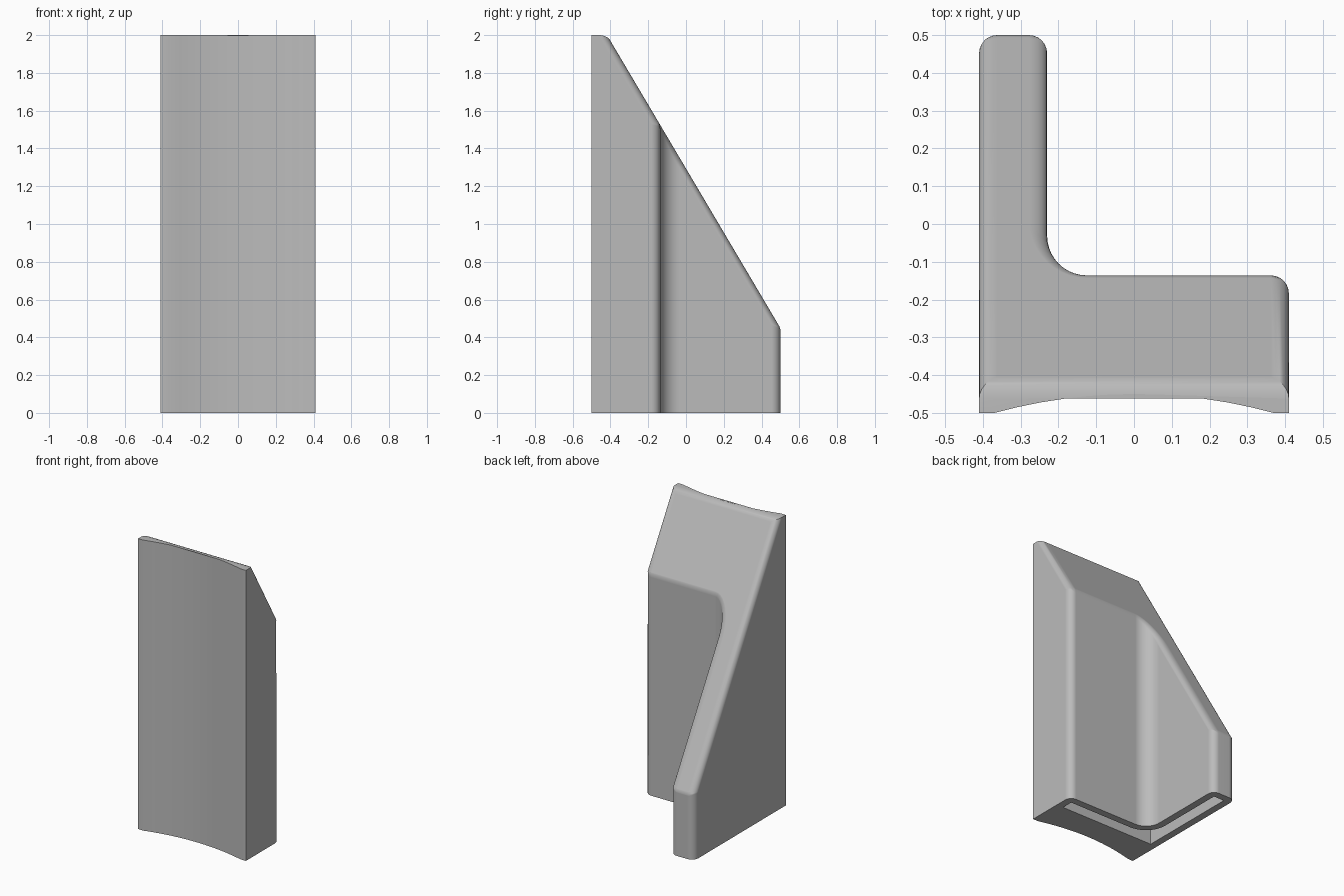
import bpy, bmesh, math
from mathutils import Vector

if "Cube" in bpy.data.objects:
    bpy.data.objects.remove(bpy.data.objects["Cube"], do_unlink=True)

W, D, H = 0.41, 0.5, 2.0        # half width, half depth, height
ARM_X, BACK_Y = -0.23, -0.136   # inner faces of the arm and of the front slab
RADIUS = 0.048                  # edge rounding
WALL = 0.05                     # rim around the underside slot

grey = bpy.data.materials.new("plain_grey")
grey.use_nodes = True
grey.diffuse_color = (0.5, 0.5, 0.5, 1)
grey.node_tree.nodes["Principled BSDF"].inputs["Base Color"].default_value = (0.5, 0.5, 0.5, 1)


def inner_corner(x, y, r, steps=10):
    """Concave quarter arc running from the slab face to the arm face."""
    return [(x + r - r * math.sin(a), y + r - r * math.cos(a))
            for a in (math.pi / 2 * i / steps for i in range(steps + 1))]


def extrude(bm, outline, z0, z1):
    face = bm.faces.new([bm.verts.new((x, y, z0)) for x, y in outline])
    top = bmesh.ops.extrude_face_region(bm, geom=[face])["geom"]
    bmesh.ops.translate(bm, vec=(0, 0, z1 - z0),
                        verts=[v for v in top if isinstance(v, bmesh.types.BMVert)])
    bmesh.ops.recalc_face_normals(bm, faces=bm.faces)


def make_object(bm, name):
    mesh = bpy.data.meshes.new(name)
    bm.to_mesh(mesh)
    bm.free()
    mesh.materials.append(grey)
    obj = bpy.data.objects.new(name, mesh)
    bpy.context.collection.objects.link(obj)
    return obj


# L-shaped footprint with a shallow hollow along the front
hollow = [0.37 * i / 6 for i in range(-6, 7)]
outline = [(-W, -D)] + [(x, -0.45 - 0.05 * (x / 0.37) ** 2) for x in hollow]
outline += [(W, -D), (W, BACK_Y)] + inner_corner(ARM_X, BACK_Y, 0.105)
outline += [(ARM_X, D), (-W, D)]
bm = bmesh.new()
extrude(bm, outline, 0, H)

# Sloping cut down towards the back
cut = bmesh.ops.bisect_plane(bm, geom=bm.verts[:] + bm.edges[:] + bm.faces[:],
                             plane_co=(0, -0.418, H), plane_no=Vector((0, 1.69, 1)).normalized(),
                             clear_outer=True)["geom_cut"]
bmesh.ops.contextual_create(bm, geom=[e for e in cut if isinstance(e, bmesh.types.BMEdge)])
bmesh.ops.recalc_face_normals(bm, faces=bm.faces)

# Constant-radius rounding on the slope rim and the upright back corners
weight = bm.edges.layers.float.new("bevel_weight_edge")
for e in bm.edges:
    a, b = (v.co for v in e.verts)
    angle = e.calc_face_angle(0)
    on_slope = any(0.2 < f.normal.z < 0.9 for f in e.link_faces)
    upright = (a - b).xy.length < 0.001 and angle > 1 and a.y > -0.4
    if on_slope or upright:
        e[weight] = min(1, math.tan(angle / 2))
body = make_object(bm, "support_body")
bevel = body.modifiers.new("rounding", "BEVEL")
bevel.limit_method = "WEIGHT"
bevel.width = RADIUS
bevel.segments = 6
bevel.use_clamp_overlap = False

# L-shaped slot in the underside
bm = bmesh.new()
x0, y0, x1, y1 = -W + WALL, BACK_Y - WALL - 0.08, W - WALL, D - WALL
slot = [(x0, y0), (x1, y0), (x1, BACK_Y - WALL)]
slot += inner_corner(ARM_X - WALL, BACK_Y - WALL, 0.105 + WALL)
slot += [(ARM_X - WALL, y1), (x0, y1)]
extrude(bm, slot, -0.1, 0.25)
cutter = make_object(bm, "slot_cutter")
cutter.hide_render = True
boolean = body.modifiers.new("slot", "BOOLEAN")
boolean.operation = "DIFFERENCE"
boolean.solver = "EXACT"
boolean.object = cutter

# Apply, drop the cutter and shade
bpy.ops.object.select_all(action="DESELECT")
bpy.context.view_layer.objects.active = body
body.select_set(True)
for name in ("rounding", "slot"):
    bpy.ops.object.modifier_apply(modifier=name)
bpy.data.objects.remove(cutter, do_unlink=True)
bpy.ops.object.shade_smooth_by_angle(angle=math.radians(30))
normals = body.modifiers.new("flat_normals", "WEIGHTED_NORMAL")
normals.keep_sharp = True
